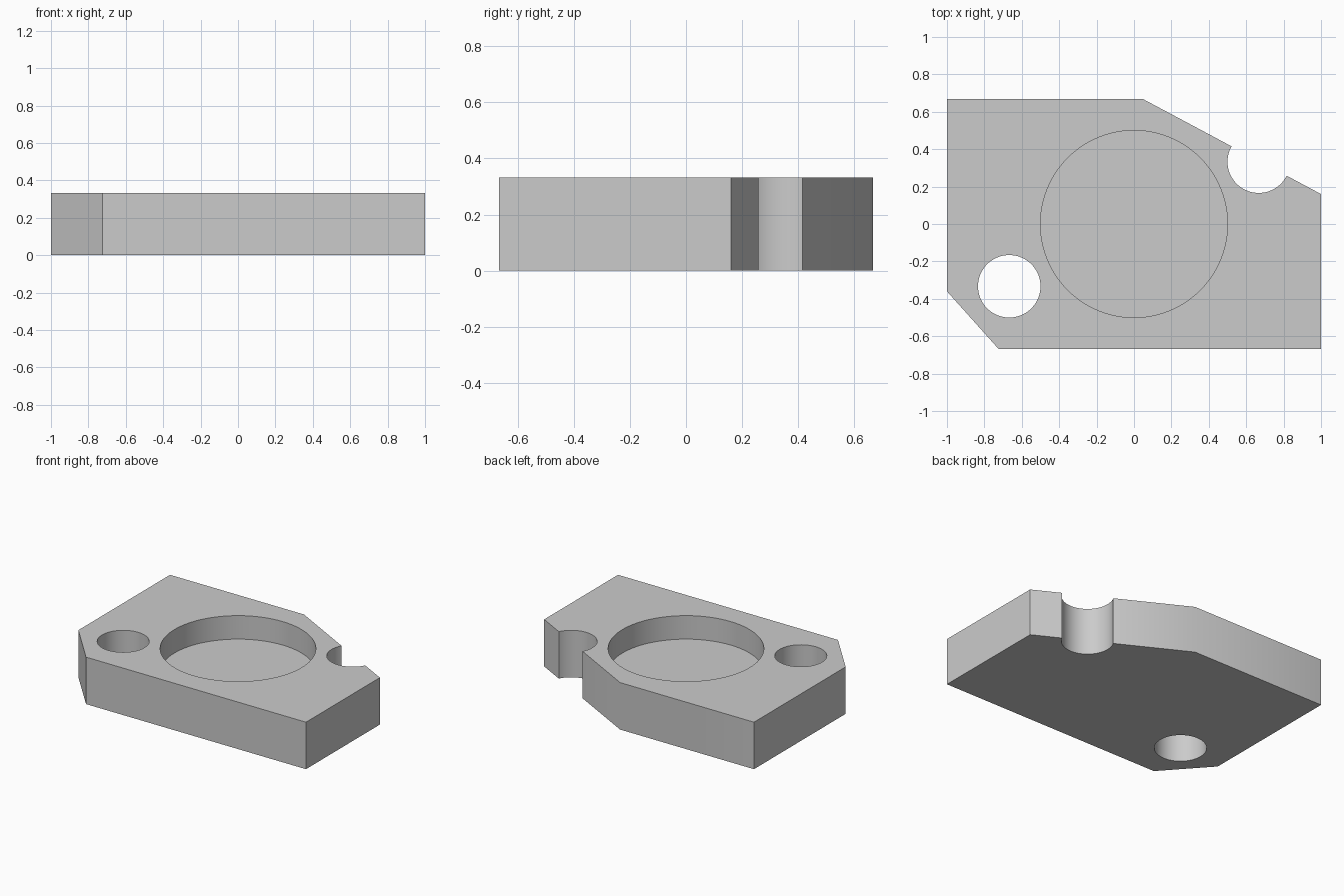
import bpy
import bmesh

cube = bpy.data.objects.get("Cube")
if cube:
    bpy.data.objects.remove(cube, do_unlink=True)

HEIGHT = 0.333

grey = bpy.data.materials.new("plain grey")
grey.use_nodes = True
colour = (0.6, 0.6, 0.6, 1)
grey.diffuse_color = colour
grey.node_tree.nodes["Principled BSDF"].inputs["Base Color"].default_value = colour

# Plate: outline with two cut corners, extruded upward
outline = [(-0.725, -0.667), (1, -0.667), (1, 0.16), (0.05, 0.667),
           (-1, 0.667), (-1, -0.36)]
bm = bmesh.new()
base = bm.faces.new([bm.verts.new((x, y, 0)) for x, y in outline])
top = bmesh.ops.extrude_face_region(bm, geom=[base])["geom"]
bmesh.ops.translate(bm, vec=(0, 0, HEIGHT),
                    verts=[v for v in top if isinstance(v, bmesh.types.BMVert)])
bmesh.ops.recalc_face_normals(bm, faces=bm.faces)
mesh = bpy.data.meshes.new("plate")
bm.to_mesh(mesh)
bm.free()
mesh.materials.append(grey)
plate = bpy.data.objects.new("plate", mesh)
bpy.context.collection.objects.link(plate)


def bore(name, x, y, radius, floor):
    """Cut a round bore from above the plate down to the floor height."""
    ceiling = HEIGHT + 0.1
    bpy.ops.mesh.primitive_cylinder_add(
        vertices=96, radius=radius, depth=ceiling - floor,
        location=(x, y, (ceiling + floor) / 2))
    cutter = bpy.context.object
    cutter.name = name
    cutter.data.materials.append(grey)
    cutter.hide_render = True
    cut = plate.modifiers.new(name, "BOOLEAN")
    cut.operation = "DIFFERENCE"
    cut.solver = "EXACT"
    cut.object = cutter
    bpy.context.view_layer.objects.active = plate
    bpy.ops.object.modifier_apply(modifier=name)
    bpy.data.objects.remove(cutter, do_unlink=True)


bore("centre_pocket", 0, 0, 0.5, HEIGHT / 2)
bore("corner_hole", -0.667, -0.333, 0.167, -0.1)
bore("edge_notch", 0.667, 0.333, 0.167, -0.1)

# Smooth bore walls, crisp edges
bpy.ops.object.select_all(action="DESELECT")
plate.select_set(True)
bpy.context.view_layer.objects.active = plate
bpy.ops.object.shade_smooth_by_angle(angle=0.5)
